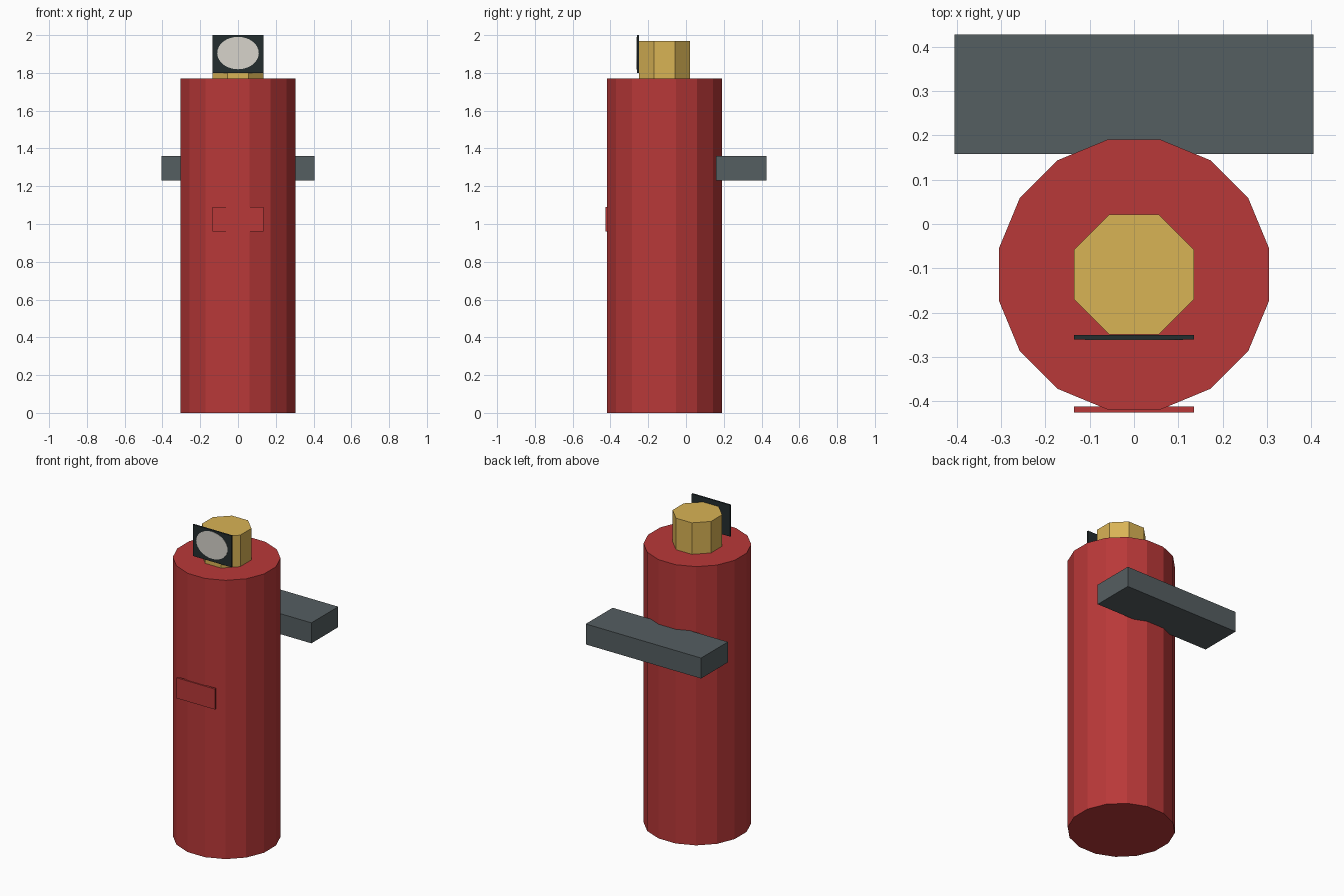
import bpy
import bmesh
from math import pi
from mathutils import Matrix

default = bpy.data.objects.get("Cube")
if default:
    bpy.data.objects.remove(default, do_unlink=True)


def material(name, rgb):
    """Flat material from an sRGB colour, stored as linear values."""
    linear = [((c / 255 + 0.055) / 1.055) ** 2.4 for c in rgb]
    mat = bpy.data.materials.new(name)
    mat.use_nodes = True
    mat.diffuse_color = (*linear, 1)
    mat.node_tree.nodes["Principled BSDF"].inputs["Base Color"].default_value = (*linear, 1)
    return mat


def finish(name, bm, mat):
    bmesh.ops.recalc_face_normals(bm, faces=bm.faces)
    mesh = bpy.data.meshes.new(name)
    bm.to_mesh(mesh)
    bm.free()
    mesh.materials.append(mat)
    obj = bpy.data.objects.new(name, mesh)
    bpy.context.collection.objects.link(obj)
    return obj


def box(name, mat, x, y, z):
    """Box spanning the (low, high) range given on each axis."""
    bm = bmesh.new()
    bmesh.ops.create_cube(bm, size=1)
    spans = (x, y, z)
    bmesh.ops.scale(bm, vec=[hi - lo for lo, hi in spans], verts=bm.verts)
    bmesh.ops.translate(bm, vec=[(hi + lo) / 2 for lo, hi in spans], verts=bm.verts)
    return finish(name, bm, mat)


def prism(name, mat, sides, radius, y, bottom, top):
    """Upright prism with a flat side facing the front."""
    bm = bmesh.new()
    place = Matrix.Translation((0, y, (bottom + top) / 2)) @ Matrix.Rotation(pi / sides, 4, "Z")
    bmesh.ops.create_cone(bm, cap_ends=True, segments=sides, radius1=radius,
                          radius2=radius, depth=top - bottom, matrix=place)
    return finish(name, bm, mat)


red = material("red paint", (185, 56, 56))
brass = material("brass", (217, 179, 85))
grey = material("grey metal", (85, 94, 97))
dark = material("dark gauge", (36, 45, 47))
white = material("off white dial", (215, 212, 203))

axis_y = -0.114

# Cylinder and valve
prism("cylinder_body", red, 16, 0.31, axis_y, 0, 1.77)
prism("valve_neck", brass, 8, 0.146, axis_y, 1.76, 1.97)

# Front label and wall bracket
box("front_label", red, (-0.135, 0.135), (-0.425, -0.412), (0.96, 1.09))
box("wall_bracket", grey, (-0.405, 0.405), (0.158, 0.427), (1.23, 1.36))

# Gauge plate with an oval dial
box("gauge_plate", dark, (-0.135, 0.135), (-0.26, -0.25), (1.8, 2.0))
bm = bmesh.new()
oval = (Matrix.Translation((0, -0.26, 1.905)) @ Matrix.Diagonal((0.11, 1, 0.086, 1))
        @ Matrix.Rotation(pi / 2, 4, "X"))
bmesh.ops.create_cone(bm, cap_ends=True, segments=32, radius1=1, radius2=1,
                      depth=0.004, matrix=oval)
finish("gauge_dial", bm, white)
